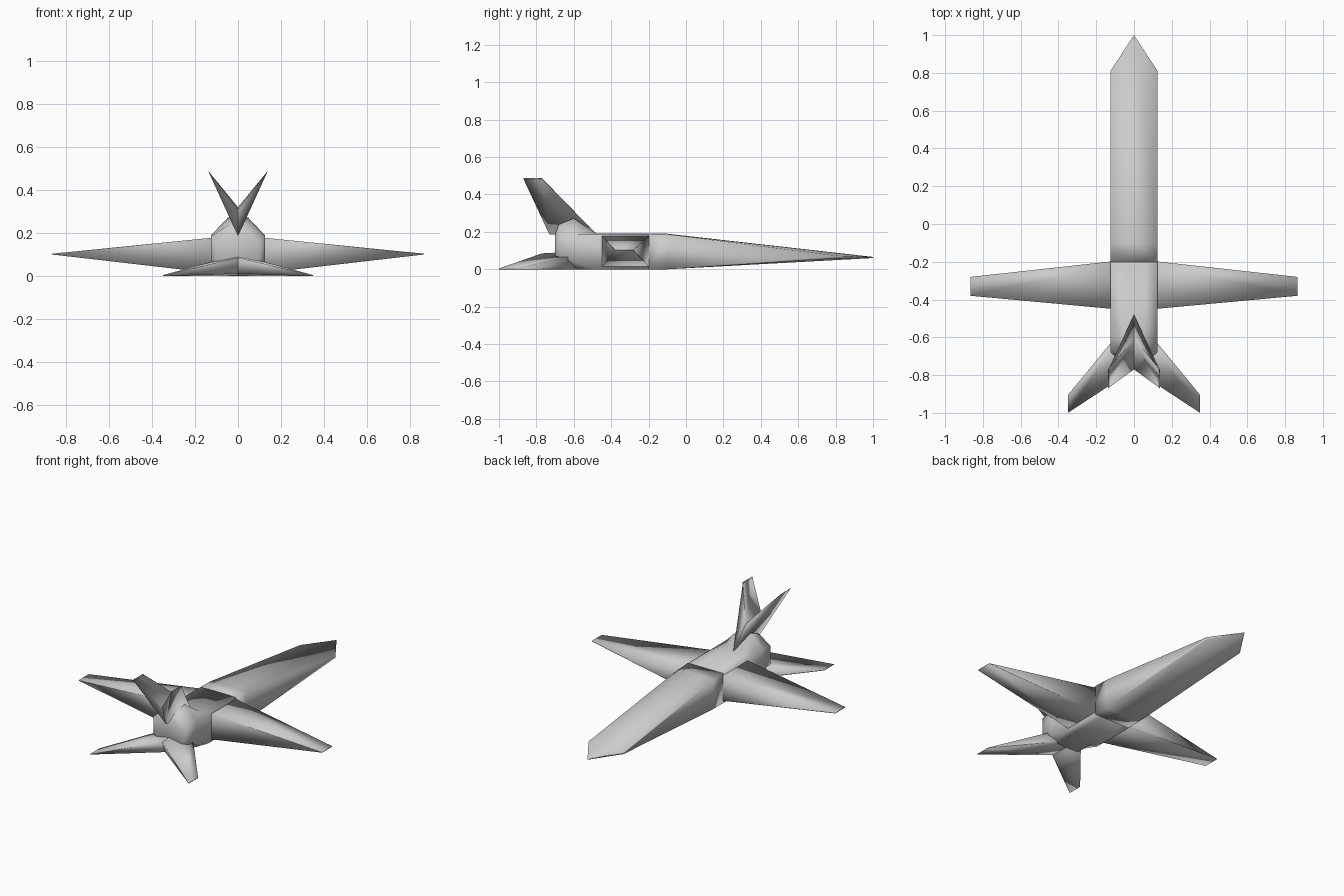
import bpy, bmesh


def finish(name, bm):
    bmesh.ops.remove_doubles(bm, verts=bm.verts, dist=0.0005)
    bmesh.ops.recalc_face_normals(bm, faces=bm.faces)
    for f in bm.faces:
        f.smooth = True
    me = bpy.data.meshes.new(name)
    bm.to_mesh(me)
    bm.free()
    ob = bpy.data.objects.new(name, me)
    bpy.context.collection.objects.link(ob)
    return ob


def loft(name, rings):
    """Skin a list of equal-length point rings and cap both ends."""
    bm = bmesh.new()
    vr = [[bm.verts.new(p) for p in r] for r in rings]
    n = len(rings[0])
    for a, b in zip(vr, vr[1:]):
        for i in range(n):
            j = (i + 1) % n
            bm.faces.new((a[i], a[j], b[j], b[i]))
    bm.faces.new(vr[0])
    bm.faces.new(vr[-1])
    return finish(name, bm)


def section(y, w, low, high, wt, top, wb, bottom):
    """Eight-sided body section: side walls, then roof and belly chamfers."""
    return [(w, y, low), (w, y, high), (wt, y, top), (-wt, y, top),
            (-w, y, high), (-w, y, low), (-wb, y, bottom), (wb, y, bottom)]


def mirrored(ob):
    m = ob.modifiers.new("Mirror", 'MIRROR')
    m.use_clip = False
    m.use_mirror_merge = False
    return ob


# rear body with the raised hump under the fins
loft("rear_body", [
    section(-0.70, 0.10, 0.08, 0.15, 0.03, 0.19, 0.06, 0.06),
    section(-0.68, 0.125, 0.07, 0.185, 0.04, 0.24, 0.06, 0.03),
    section(-0.60, 0.125, 0.04, 0.19, 0.047, 0.272, 0.08, 0.0),
    section(-0.48, 0.125, 0.0, 0.188, 0.06, 0.19, 0.08, 0.0),
    section(-0.20, 0.125, 0.0, 0.188, 0.06, 0.19, 0.08, 0.0)])

# long wedge-shaped nose ending in a flat arrow point
w = 0.125
loft("nose", [
    [(w, -0.2, 0), (w, -0.2, 0.19), (0, -0.2, 0.19),
     (-w, -0.2, 0.19), (-w, -0.2, 0), (0, -0.2, 0)],
    [(w, -0.1, 0), (w, -0.1, 0.187), (0, -0.1, 0.19),
     (-w, -0.1, 0.187), (-w, -0.1, 0), (0, -0.1, 0)],
    [(w, 0.81, 0.058), (w, 0.81, 0.072), (0, 1.0, 0.066),
     (-w, 0.81, 0.072), (-w, 0.81, 0.058), (0, 1.0, 0.06)]])

# main wings: thick at the root, knife edge at the tip
mirrored(loft("wing", [
    [(0.0, -0.185, 0), (0.0, -0.185, 0.19), (0.0, -0.46, 0.19), (0.0, -0.46, 0)],
    [(0.865, -0.28, 0.1), (0.865, -0.28, 0.104),
     (0.865, -0.38, 0.104), (0.865, -0.38, 0.1)]]))

# upright tail fins leaning outward
mirrored(loft("tail_fin", [
    [(0.0, -0.48, 0.19), (0.0, -0.607, 0.32), (0.0, -0.77, 0.31), (0.0, -0.73, 0.185)],
    [(0.135, -0.77, 0.485), (0.138, -0.77, 0.487),
     (0.138, -0.87, 0.487), (0.135, -0.87, 0.485)]]))

# low tailplanes sloping down to the ground line
mirrored(loft("tailplane", [
    [(0.0, -0.48, 0.0), (0.0, -0.48, 0.10), (0.0, -0.77, 0.085), (0.0, -0.74, 0.01)],
    [(0.35, -0.905, 0.0), (0.35, -0.905, 0.004),
     (0.35, -1.0, 0.004), (0.35, -1.0, 0.0)]]))
